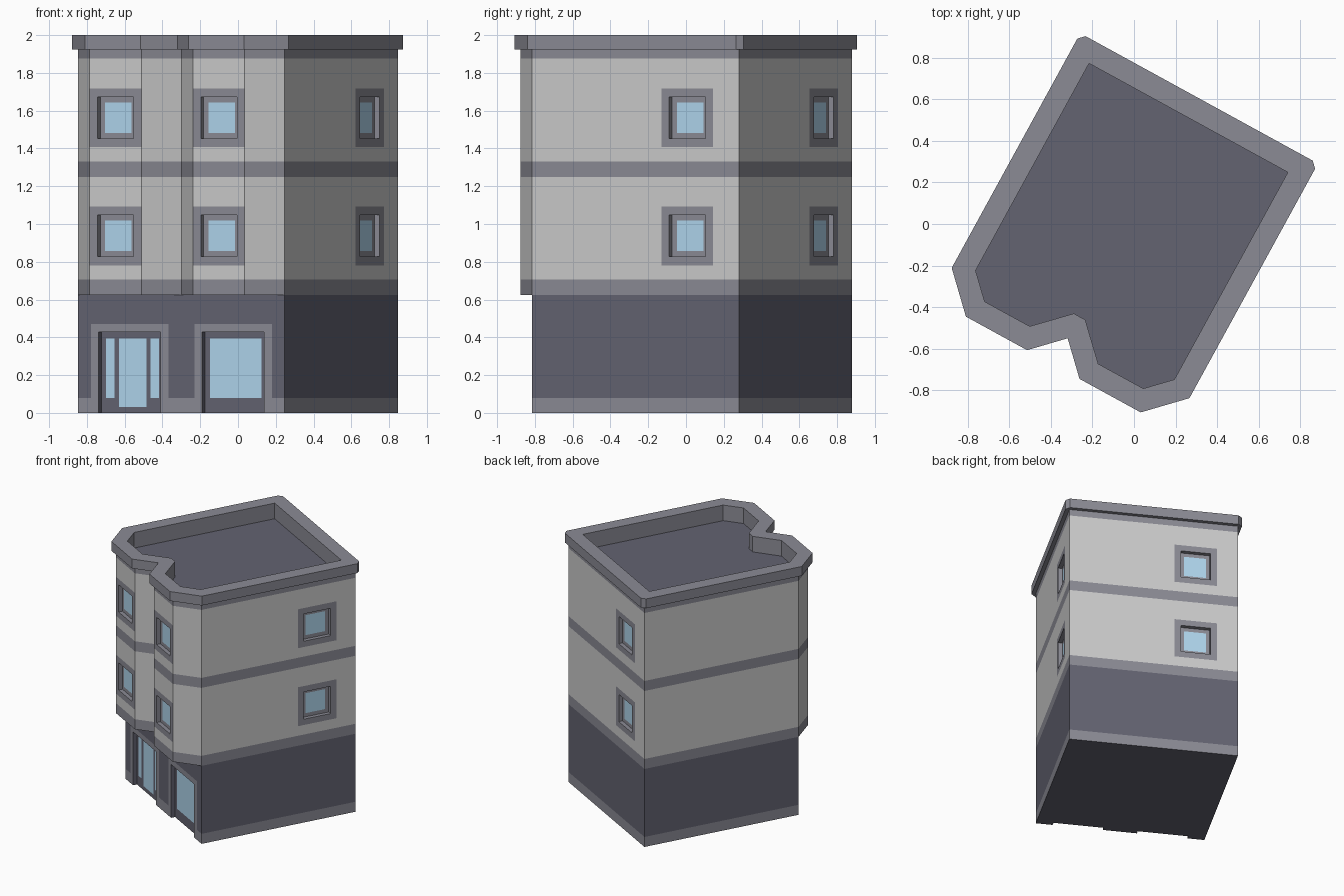
import bpy, bmesh, math
from mathutils import Vector, Matrix

if "Cube" in bpy.data.objects:
    bpy.data.objects.remove(bpy.data.objects["Cube"])

H, Q, E = 0.624, 0.156, 0.0312      # half width, bay chamfer, recess depth
FLOOR, BAND, TOP = 0.625, 0.08, 2.0
PLACE = Matrix.Translation((0, 0.0325, 0)) @ Matrix.Rotation(math.radians(-28.72), 4, 'Z')

COLORS = {'wall': (0.52, 0.52, 0.52), 'trim': (0.26, 0.26, 0.30),
          'dark': (0.125, 0.125, 0.165), 'glass': (0.43, 0.67, 0.85)}
SLOT = {}
MATS = []
for i, (name, c) in enumerate(COLORS.items()):
    m = bpy.data.materials.new(name)
    m.diffuse_color = (*c, 1)
    m.use_nodes = True
    m.node_tree.nodes["Principled BSDF"].inputs["Base Color"].default_value = m.diffuse_color
    MATS.append(m)
    SLOT[name] = i


def face(bm, pts, mat):
    pts = list(dict.fromkeys(tuple(p) for p in pts))
    if len(pts) > 2:
        bm.faces.new([bm.verts.new(p) for p in pts]).material_index = SLOT[mat]


def finish(bm, name):
    bmesh.ops.remove_doubles(bm, verts=bm.verts, dist=1e-5)
    me = bpy.data.meshes.new(name)
    bm.to_mesh(me)
    bm.free()
    for m in MATS:
        me.materials.append(m)
    ob = bpy.data.objects.new(name, me)
    ob.matrix_world = PLACE
    bpy.context.collection.objects.link(ob)


def on_wall(p0, p1, s, z, depth=0):
    a, b = Vector(p0), Vector(p1)
    t = (b - a).normalized()
    q = a + t * s - Vector((t.y, -t.x)) * depth
    return (q.x, q.y, z)


def panel(bm, p0, p1, rects, depth=0):
    """Flat wall made of overlapping rectangles; the last one wins, None is a hole."""
    xs = sorted({round(v, 5) for r in rects for v in r[:2]})
    zs = sorted({round(v, 5) for r in rects for v in r[2:4]})
    for x0, x1 in zip(xs, xs[1:]):
        for z0, z1 in zip(zs, zs[1:]):
            x, z, mat = (x0 + x1) / 2, (z0 + z1) / 2, None
            for r in rects:
                if r[0] < x < r[1] and r[2] < z < r[3]:
                    mat = r[4]
            if mat:
                face(bm, [on_wall(p0, p1, s, h, depth) for s, h in
                          ((x0, z0), (x1, z0), (x1, z1), (x0, z1))], mat)


def opening(name, p0, p1, hole, panes, frame):
    """Recessed unit: reveals, frame and glass panes."""
    bm = bmesh.new()
    x0, x1, z0, z1 = hole
    c = [(x0, z0), (x0, z1), (x1, z1), (x1, z0)]
    for i in range(4 if z0 > 0 else 3):
        a, b = c[i], c[(i + 1) % 4]
        face(bm, [on_wall(p0, p1, *a), on_wall(p0, p1, *b),
                  on_wall(p0, p1, *b, E), on_wall(p0, p1, *a, E)], frame)
    panel(bm, p0, p1, [(*hole, frame)] + [(*p, 'glass') for p in panes], E)
    finish(bm, name)


def edges(ring):
    return list(zip(ring, ring[1:] + ring[:1]))


box = [(H, -H), (H, H), (-H, H), (-H, -H)]
upper = box + [(-3*Q, -H-Q), (-Q, -H-Q), (0, -H), (Q, -H-Q), (3*Q, -H-Q)]

# ground floor with a door and a shop window on the front
bm = bmesh.new()
for i, (a, b) in enumerate(edges(box)):
    rects = [(0, 2*H, 0, FLOOR, 'dark'), (0, 2*H, 0, BAND, 'trim')]
    if i == 3:
        for name, c in (('door', 2*Q), ('shop_window', 6*Q)):
            hole = (c - 1.2*Q, c + 1.2*Q, 0, 0.427)
            rects += [(c - 1.5*Q, c + 1.5*Q, 0, 0.47, 'trim'), (*hole, None)]
            if name == 'door':
                panes = [(c - 0.083, c + 0.083, 0.032, 0.395),
                         (c - 0.159, c - 0.109, 0.08, 0.395),
                         (c + 0.109, c + 0.159, 0.08, 0.395)]
            else:
                panes = [(c - Q, c + Q, 0.08, 0.395)]
            opening(name, a, b, hole, panes, 'dark')
    panel(bm, a, b, rects)
under = list(box)
for c in (2*Q, 6*Q):
    for s, d in ((-1.2, 0), (-1.2, E), (1.2, E), (1.2, 0)):
        under.append((c + s*Q - H, -H + d))
face(bm, [(x, y, 0) for x, y in reversed(under)], 'dark')
finish(bm, 'ground_floor')

# two upper floors, windows on bays, right wall and back wall
for n in (1, 2):
    bm = bmesh.new()
    z = n * FLOOR
    mid = z + FLOOR / 2
    for i, (a, b) in enumerate(edges(upper)):
        L = (Vector(b) - Vector(a)).length
        rects = [(0, L, z, z + FLOOR, 'wall'), (0, L, z, z + BAND, 'trim')]
        if i in (0, 1, 4, 7):
            c = L / 2 if i > 1 else 6*Q
            hole = (c - 0.7*Q, c + 0.7*Q, mid - 0.7*Q, mid + 0.7*Q)
            rects += [(c - Q, c + Q, mid - Q, mid + Q, 'trim'), (*hole, None)]
            opening(f'window_{n}_{i}', a, b, hole,
                    [(c - 0.08, c + 0.08, mid - 0.08, mid + 0.08)], 'trim')
        panel(bm, a, b, rects)
    finish(bm, f'upper_floor_{n}')

# undersides of the two bays
bm = bmesh.new()
for x in (-H, 0):
    face(bm, [(x + s, y, FLOOR) for s, y in
              ((0, -H), (H, -H), (3*Q, -H-Q), (Q, -H-Q))], 'trim')
finish(bm, 'bay_undersides')

# cornice and parapet: matched outer, wall and inner rings (right half, mirrored)
o, k = 0.029, 0.078
t = math.tan(math.pi / 8)
half = [  # outer, wall, inner
    ((0, -H - o*1.414), (0, -H), (0.4*k, -H + k)),
    ((Q - o*t, -H-Q-o), (Q, -H-Q), (Q + k*t, -H-Q+k)),
    ((3*Q + o*t, -H-Q-o), (3*Q, -H-Q), (3*Q - k*t, -H-Q+k)),
    ((H + o, -H - o*t), (H, -H), (H - k, -H + k*t)),
    ((H + o, H), (H, H), (H - k, H - k)),
    ((H, H + o), (H, H), (H - k, H - k))]
sections = half + [tuple((-x, y) for x, y in s) for s in reversed(half)]
roof_z, soffit_z = 3 * FLOOR, 3 * FLOOR + 0.05
bm = bmesh.new()
for s0, s1 in edges(sections):
    path = lambda s: [(*s[1], roof_z), (*s[1], soffit_z), (*s[0], soffit_z),
                      (*s[0], TOP), (*s[2], TOP), (*s[2], roof_z)]
    p, q = path(s0), path(s1)
    for j in range(5):
        face(bm, [p[j], q[j], q[j + 1], p[j + 1]], 'trim')
finish(bm, 'cornice')

# flat roof inside the parapet
bm = bmesh.new()
face(bm, [(*s[2], roof_z) for s in sections], 'dark')
finish(bm, 'roof_deck')
